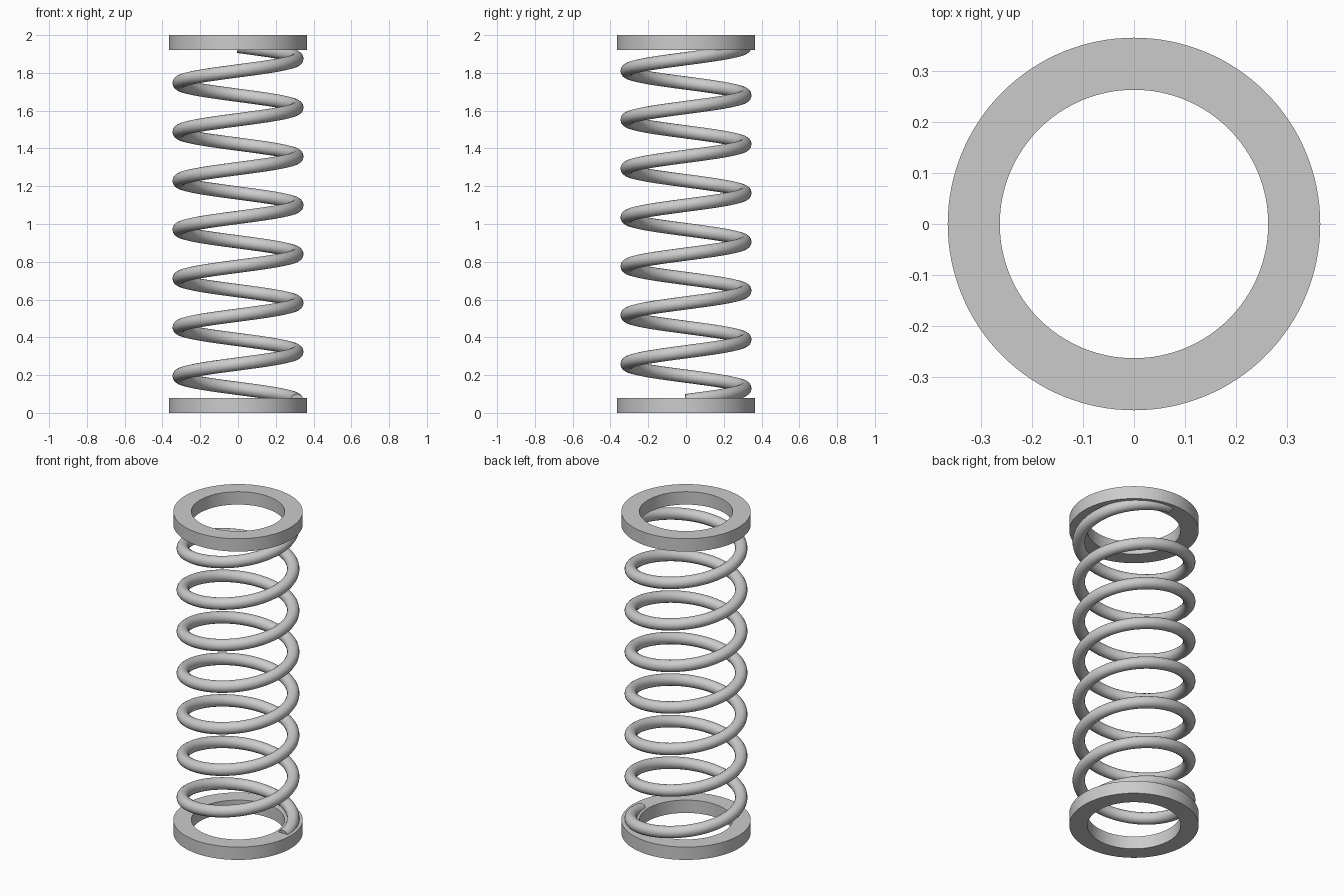
import bpy, bmesh, math

if "Cube" in bpy.data.objects:
    bpy.data.objects.remove(bpy.data.objects["Cube"])

RING_OUT, RING_IN, RING_H = 0.365, 0.263, 0.08
COIL_R, WIRE_R = 0.312, 0.035
Z0, Z1, TURNS = 0.065, 1.94, 7.25


def smooth(obj):
    bpy.ops.object.select_all(action='DESELECT')
    obj.select_set(True)
    bpy.context.view_layer.objects.active = obj
    bpy.ops.object.shade_smooth_by_angle(angle=math.radians(35))


# Flat end ring: rectangular section revolved about z
def ring(name, z):
    n = 128
    profile = [(RING_IN, z), (RING_OUT, z), (RING_OUT, z + RING_H), (RING_IN, z + RING_H)]
    bm = bmesh.new()
    loops = []
    for i in range(n):
        a = 2 * math.pi * i / n
        loops.append([bm.verts.new((r * math.cos(a), r * math.sin(a), h)) for r, h in profile])
    for i in range(n):
        p, q = loops[i], loops[(i + 1) % n]
        for j in range(4):
            k = (j + 1) % 4
            bm.faces.new((p[j], q[j], q[k], p[k]))
    bmesh.ops.recalc_face_normals(bm, faces=bm.faces)
    mesh = bpy.data.meshes.new(name)
    bm.to_mesh(mesh)
    bm.free()
    obj = bpy.data.objects.new(name, mesh)
    bpy.context.collection.objects.link(obj)
    smooth(obj)


ring("bottom_ring", 0.0)
ring("top_ring", 2.0 - RING_H)

# Coil: helix path with a round bevel and closed ends
curve = bpy.data.curves.new("spring_coil", 'CURVE')
curve.dimensions = '3D'
curve.twist_mode = 'Z_UP'
curve.bevel_depth = WIRE_R
curve.bevel_resolution = 6
curve.use_fill_caps = True
steps = int(TURNS * 80)
path = curve.splines.new('POLY')
path.points.add(steps)
for i, p in enumerate(path.points):
    t = i / steps
    a = 2 * math.pi * TURNS * t
    p.co = (COIL_R * math.cos(a), COIL_R * math.sin(a), Z0 + (Z1 - Z0) * t, 1)
coil = bpy.data.objects.new("spring_coil", curve)
bpy.context.collection.objects.link(coil)
bpy.ops.object.select_all(action='DESELECT')
coil.select_set(True)
bpy.context.view_layer.objects.active = coil
bpy.ops.object.convert(target='MESH')
smooth(bpy.context.view_layer.objects.active)
